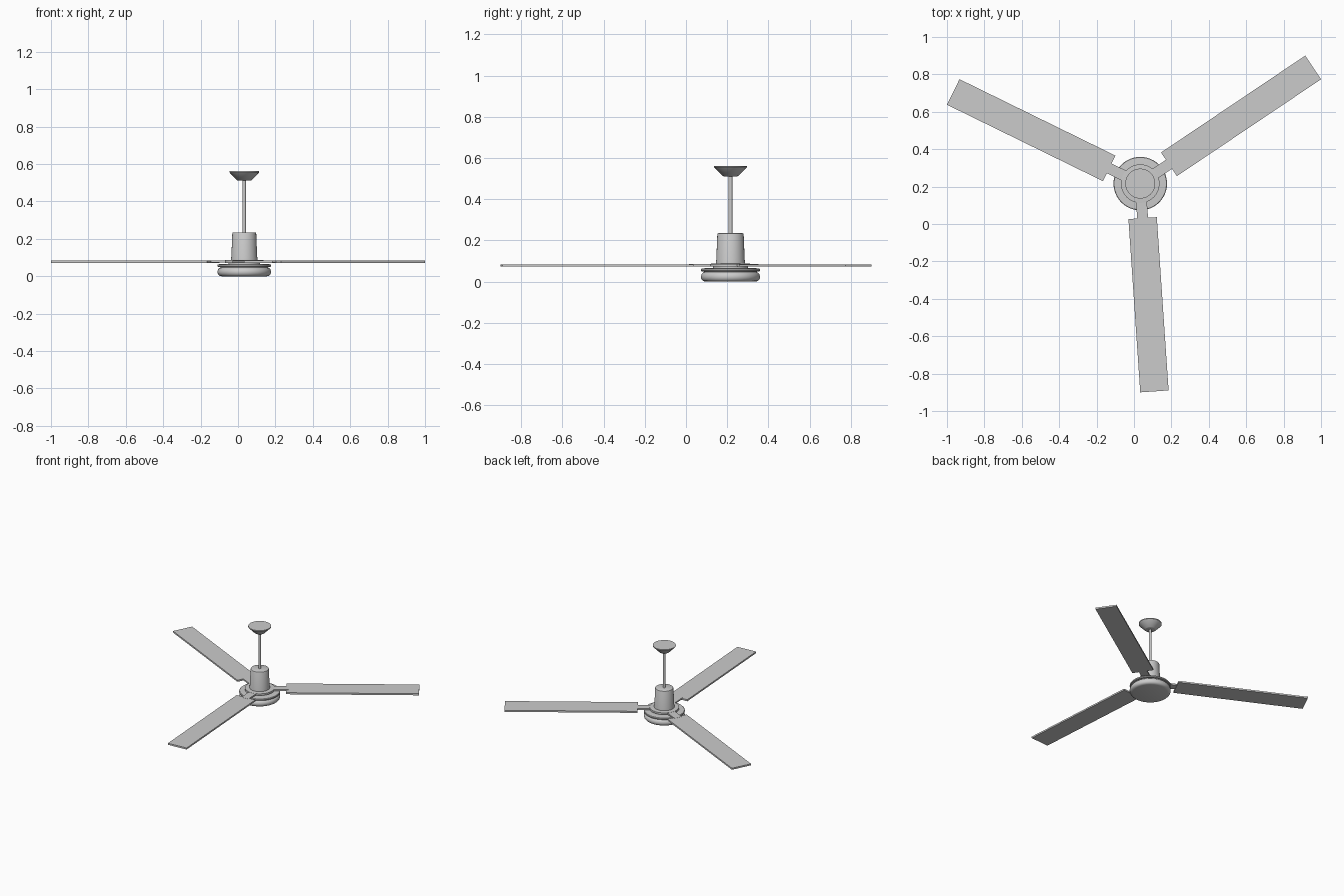
import bpy, bmesh, math
from mathutils import Matrix, Vector

if "Cube" in bpy.data.objects:
    bpy.data.objects.remove(bpy.data.objects["Cube"])

CX, CY = 0.0335, 0.216          # fan axis
SEG = 48

def finish(name, bm, smooth=True):
    bmesh.ops.recalc_face_normals(bm, faces=bm.faces)
    me = bpy.data.meshes.new(name)
    bm.to_mesh(me)
    bm.free()
    ob = bpy.data.objects.new(name, me)
    bpy.context.collection.objects.link(ob)
    ob.location = (CX, CY, 0)
    if smooth:
        bpy.ops.object.select_all(action='DESELECT')
        ob.select_set(True)
        bpy.context.view_layer.objects.active = ob
        bpy.ops.object.shade_smooth_by_angle(angle=math.radians(35))
    return ob

def lathe(name, profile, seg=SEG):
    """Revolve (radius, z) points around the axis and cap both ends."""
    bm = bmesh.new()
    rings = [[bm.verts.new((r * math.cos(2 * math.pi * i / seg),
                            r * math.sin(2 * math.pi * i / seg), z))
              for i in range(seg)] for r, z in profile]
    for a, b in zip(rings, rings[1:]):
        for i in range(seg):
            j = (i + 1) % seg
            bm.faces.new((a[i], a[j], b[j], b[i]))
    bm.faces.new(rings[0])
    bm.faces.new(rings[-1])
    return finish(name, bm)

def arm_box(name, r0, r1, width, z0, z1, angle):
    """Flat bar running outward from r0 to r1 at the given angle."""
    bm = bmesh.new()
    bmesh.ops.create_cube(bm, size=1)
    bmesh.ops.scale(bm, vec=(r1 - r0, width, z1 - z0), verts=bm.verts)
    bmesh.ops.translate(bm, vec=((r0 + r1) / 2, 0, (z0 + z1) / 2), verts=bm.verts)
    ob = finish(name, bm, False)
    ob.rotation_euler.z = angle
    return ob

# Rounded lower drum, groove and upper drum plate
lathe("lower_drum", [(0.122, 0), (0.133, 0.003), (0.140, 0.010), (0.143, 0.019),
                     (0.143, 0.027), (0.140, 0.037), (0.133, 0.044), (0.128, 0.046),
                     (0.128, 0.050), (0.140, 0.050), (0.143, 0.053),
                     (0.143, 0.061), (0.140, 0.064), (0.100, 0.066)])
# Collar that clamps the blade brackets
lathe("bracket_collar", [(0.085, 0.064), (0.085, 0.072), (0.103, 0.072),
                         (0.103, 0.086), (0.070, 0.088)])
# Tapered motor housing with a softened top edge
lathe("motor_housing", [(0.071, 0.084), (0.071, 0.094), (0.069, 0.105),
                        (0.064, 0.228), (0.062, 0.233), (0.058, 0.235)])
# Hanging rod and ceiling canopy
lathe("down_rod", [(0.009, 0.23), (0.009, 0.53)], 24)
lathe("ceiling_canopy", [(0.032, 0.511), (0.037, 0.512), (0.080, 0.556), (0.080, 0.562)])

# Three brackets and blades
for k in range(3):
    a = math.radians(33.9 + 120 * k)
    arm_box(f"blade_bracket_{k + 1}", 0.06, 0.20, 0.058, 0.074, 0.085, a)
    arm_box(f"blade_{k + 1}", 0.185, 1.1135, 0.152, 0.072, 0.084, a)
